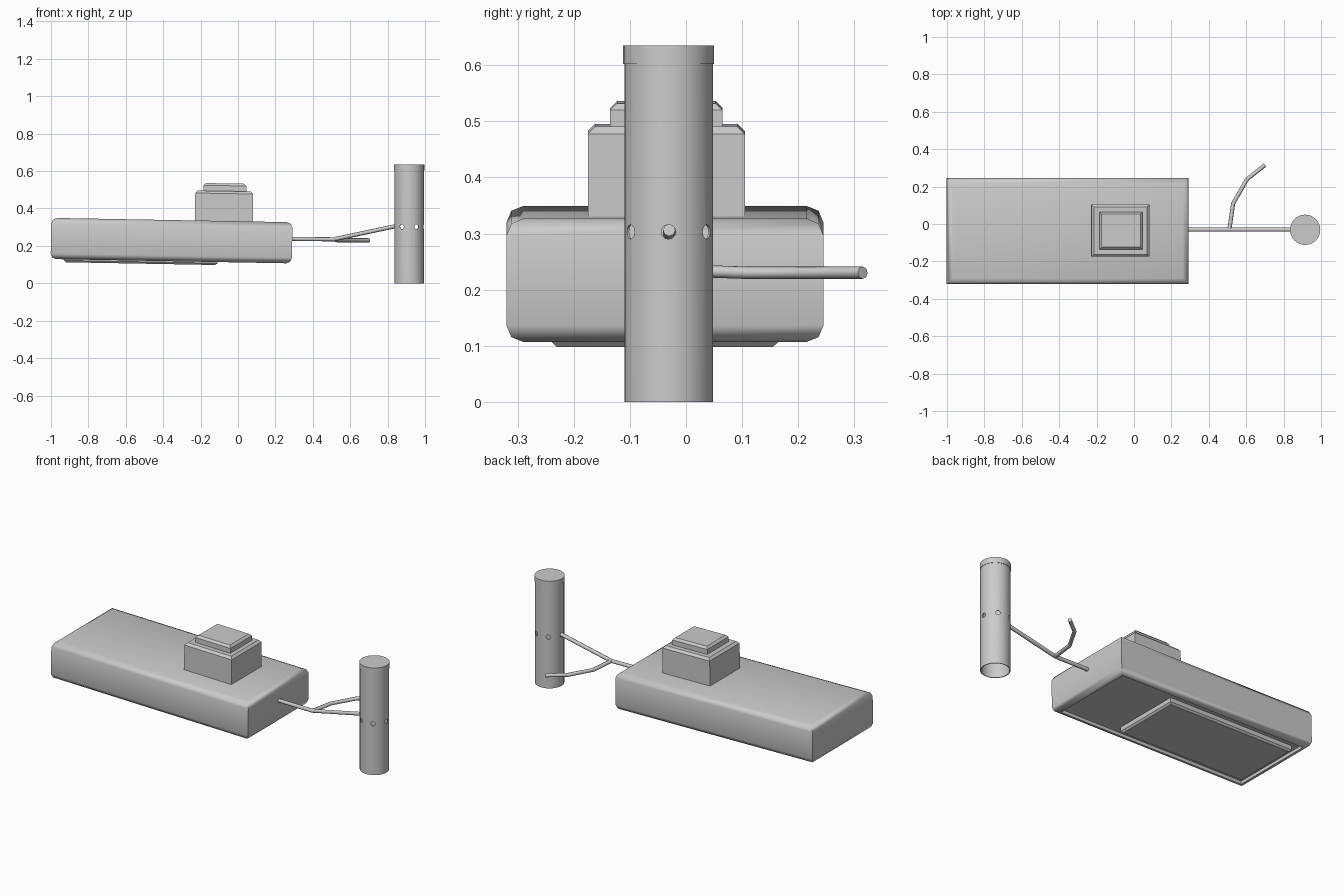
import bpy
import bmesh
import math
from mathutils import Matrix, Vector

cube = bpy.data.objects.get("Cube")
if cube:
    bpy.data.objects.remove(cube, do_unlink=True)

TILT = 0.018
MID_Y = -0.035


def finish(bm, name, smooth=None):
    mesh = bpy.data.meshes.new(name)
    bmesh.ops.recalc_face_normals(bm, faces=bm.faces)
    bm.to_mesh(mesh)
    bm.free()
    obj = bpy.data.objects.new(name, mesh)
    bpy.context.collection.objects.link(obj)
    if smooth:
        shade(obj, smooth)
    return obj


def shade(obj, degrees):
    bpy.ops.object.select_all(action="DESELECT")
    obj.select_set(True)
    bpy.context.view_layer.objects.active = obj
    bpy.ops.object.shade_smooth_by_angle(angle=math.radians(degrees))


def block(name, size, centre, bevel, segments=1, top=True, bottom=False, recess=0, smooth=None):
    """Box with its top and/or bottom rim bevelled, tilted with the hull."""
    bm = bmesh.new()
    bmesh.ops.create_cube(bm, size=1)
    bmesh.ops.scale(bm, vec=size, verts=bm.verts)
    rims = []
    for edge in bm.edges:
        a, b = (v.co.z for v in edge.verts)
        if (top and a > 0 and b > 0) or (bottom and a < 0 and b < 0):
            rims.append(edge)
    bmesh.ops.bevel(bm, geom=rims, offset=bevel, segments=segments,
                    profile=0.5, affect="EDGES")
    if recess:
        under = min(bm.faces, key=lambda f: f.calc_center_median().z)
        bmesh.ops.inset_region(bm, faces=[under], thickness=0.006)
        under = min(bm.faces, key=lambda f: (f.calc_center_median().z, -f.calc_area()))
        rim = bmesh.ops.extrude_face_region(bm, geom=[under])["geom"]
        bmesh.ops.translate(bm, vec=(0, 0, recess),
                            verts=[g for g in rim if isinstance(g, bmesh.types.BMVert)])
        bmesh.ops.delete(bm, geom=[under], context="FACES_ONLY")
    obj = finish(bm, name, smooth)
    obj.location = centre
    obj.rotation_euler.y = TILT
    return obj


def rod(name, points, radius=0.011):
    """Round bar following straight segments."""
    curve = bpy.data.curves.new(name, "CURVE")
    curve.dimensions = "3D"
    curve.bevel_depth = radius
    curve.bevel_resolution = 2
    curve.use_fill_caps = True
    spline = curve.splines.new("POLY")
    spline.points.add(len(points) - 1)
    for p, co in zip(spline.points, points):
        p.co = (*co, 1)
    obj = bpy.data.objects.new(name, curve)
    bpy.context.collection.objects.link(obj)
    return obj


def cylinder(name, radius, z0, z1, x=0.0, y=0.0, caps=True, sides=32, smooth=None):
    bm = bmesh.new()
    bmesh.ops.create_cone(bm, cap_ends=caps, segments=sides, radius1=radius,
                          radius2=radius, depth=z1 - z0,
                          matrix=Matrix.Translation(Vector((x, y, (z0 + z1) / 2))))
    return finish(bm, name, smooth)


# Hull with rounded rims and a shallow hollow underneath
block("hull", (1.29, 0.565, 0.22), (-0.355, -0.0375, 0.228), 0.03, 2,
      bottom=True, recess=0.018, smooth=60)

# Plate below the hull
block("bottom_plate", (0.82, 0.405, 0.05), (-0.52, -0.0375, 0.13), 0.01,
      top=False, bottom=True)

# Stepped housing on top
block("housing", (0.31, 0.28, 0.20), (-0.075, MID_Y, 0.393), 0.013)
block("housing_lid", (0.23, 0.2, 0.06), (-0.07, MID_Y, 0.504), 0.012)

# Forked arm between hull and post
FORK = (0.51, -0.03, 0.235)
rod("arm", [(0.26, -0.03, 0.238), FORK, (0.845, -0.03, 0.306)])
rod("side_arm", [FORK, (0.53, 0.11, 0.23), (0.605, 0.24, 0.23), (0.70, 0.315, 0.23)])

# Hollow post, open at the foot, with a cap
POST_X, POST_Y = 0.915, -0.031
post = cylinder("post", 0.079, 0, 0.61, POST_X, POST_Y, caps=False)
wall = post.modifiers.new("wall", "SOLIDIFY")
wall.thickness = 0.004
wall.offset = -1
cylinder("post_cap", 0.081, 0.602, 0.635, POST_X, POST_Y, smooth=40)

# Ring of six round holes, cut by three crossing bars
bars = []
for k in range(3):
    bar = cylinder(f"hole_cutter_{k}", 0.013, -0.2, 0.2, sides=12)
    bar.location = (POST_X, POST_Y, 0.303)
    bar.rotation_euler = (0, math.pi / 2, k * math.pi / 3)
    bar.hide_render = True
    bars.append(bar)
    cut = post.modifiers.new(f"hole_{k}", "BOOLEAN")
    cut.operation = "DIFFERENCE"
    cut.solver = "EXACT"
    cut.object = bar

# Bake the cuts, then drop the cutters
bpy.context.view_layer.update()
baked = bpy.data.meshes.new_from_object(post.evaluated_get(bpy.context.evaluated_depsgraph_get()))
post.modifiers.clear()
post.data = baked
for bar in bars:
    bpy.data.objects.remove(bar, do_unlink=True)
shade(post, 40)
